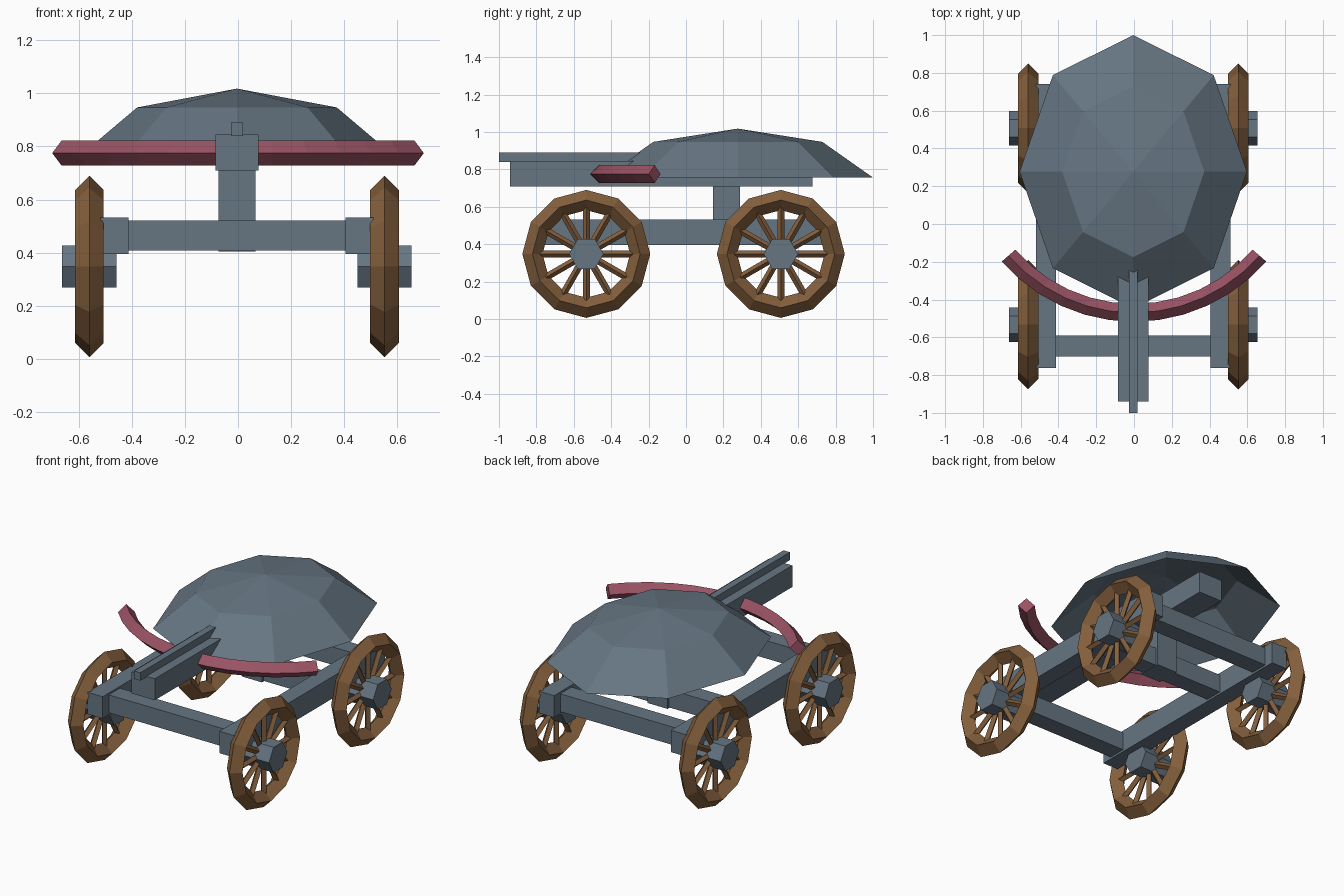
import bpy, bmesh, math
from mathutils import Vector, Matrix

if "Cube" in bpy.data.objects:
    bpy.data.objects.remove(bpy.data.objects["Cube"])

CX = -0.004  # small sideways offset of the cart body


def material(name, rgb):
    m = bpy.data.materials.new(name)
    m.diffuse_color = (*rgb, 1)
    m.use_nodes = True
    m.node_tree.nodes["Principled BSDF"].inputs["Base Color"].default_value = m.diffuse_color
    return m


SLATE = material("slate grey", (0.133, 0.18, 0.225))
WOOD = material("brown wood", (0.235, 0.117, 0.047))
RED = material("dull red", (0.32, 0.085, 0.125))


def finish(name, bm, mat, recalc=True):
    if recalc:
        bmesh.ops.recalc_face_normals(bm, faces=bm.faces)
    me = bpy.data.meshes.new(name)
    bm.to_mesh(me)
    bm.free()
    me.materials.append(mat)
    ob = bpy.data.objects.new(name, me)
    bpy.context.collection.objects.link(ob)
    return ob


def box(name, x, y, z):
    bm = bmesh.new()
    bmesh.ops.create_cube(bm, size=1)
    bmesh.ops.scale(bm, vec=(x[1] - x[0], y[1] - y[0], z[1] - z[0]), verts=bm.verts)
    bmesh.ops.translate(bm, vec=(CX + sum(x) / 2, sum(y) / 2, sum(z) / 2), verts=bm.verts)
    return finish(name, bm, SLATE)


def diamond_arc(name, centre, radius, r, u, v, angles, closed, mat):
    """Sweep a four-sided section along an arc in the plane of u and v."""
    bm = bmesh.new()
    axis = u.cross(v)
    rings = []
    for a in angles:
        d = u * math.cos(a) + v * math.sin(a)
        c = centre + d * radius
        rings.append([bm.verts.new(c + o * r) for o in (d, axis, -d, -axis)])
    n = len(rings)
    for i in range(n if closed else n - 1):
        p, q = rings[i], rings[(i + 1) % n]
        for k in range(4):
            bm.faces.new((p[k], p[(k + 1) % 4], q[(k + 1) % 4], q[k]))
    if not closed:
        bm.faces.new(rings[0])
        bm.faces.new(rings[-1])
    return finish(name, bm, mat)


def wheel(label, x, y):
    c = Vector((x, y, 0.348))
    # rim
    diamond_arc(label + "_rim", c, 0.288, 0.054, Vector((0, 1, 0)), Vector((0, 0, 1)),
                [math.tau * i / 12 for i in range(12)], True, WOOD)
    # spokes
    bm = bmesh.new()
    for i in range(12):
        m = (Matrix.Translation(c) @ Matrix.Rotation(math.tau * i / 12, 4, 'X')
             @ Matrix.Translation((0, 0, 0.155)))
        bmesh.ops.create_cone(bm, cap_ends=True, segments=4, radius1=0.019,
                              radius2=0.019, depth=0.19, matrix=m)
    finish(label + "_spokes", bm, WOOD)
    # six-sided hub with flat top
    bm = bmesh.new()
    ends = []
    for dx in (-0.102, 0.102):
        ends.append([bm.verts.new(c + Vector((dx, 0.092 * math.cos(math.tau * k / 6),
                                              0.092 * math.sin(math.tau * k / 6))))
                     for k in range(6)])
    for k in range(6):
        j = (k + 1) % 6
        bm.faces.new((ends[0][k], ends[0][j], ends[1][j], ends[1][k]))
    bm.faces.new(ends[0])
    bm.faces.new(ends[1])
    finish(label + "_hub", bm, SLATE)


# wheels
for side, s in (("left", -1), ("right", 1)):
    for end, y in (("front", -0.533), ("rear", 0.507)):
        wheel(f"{end}_{side}_wheel", CX + s * 0.556, y)

# chassis
for side, s in (("left", -1), ("right", 1)):
    box(side + "_side_beam", sorted((s * 0.408, s * 0.514)), (-0.763, 0.74), (0.395, 0.533))
for end, y in (("front", -0.645), ("middle", 0.217), ("rear", 0.622)):
    box(end + "_cross_beam", (-0.45, 0.45), (y - 0.056, y + 0.056), (0.408, 0.521))

# post, stock and guide bar
box("post", (-0.07, 0.07), (0.144, 0.289), (0.405, 0.72))
box("stock", (-0.081, 0.081), (-0.94, 0.677), (0.709, 0.845))
box("guide_bar", (-0.022, 0.022), (-1.0, 0.6), (0.84, 0.89))

# bow
half = math.radians(49)
diamond_arc("bow", Vector((0, 0.41, 0.775)), 0.88, 0.0475, Vector((0, -1, 0)), Vector((1, 0, 0)),
            [-half + 2 * half * i / 12 for i in range(13)], False, RED)

# open eight-sided domed shield
bm = bmesh.new()
apex = bm.verts.new((CX, 0.277, 1.018))
rings = []
for rx, ry, z in ((0.376, 0.452, 0.947), (0.602, 0.723, 0.756)):
    rings.append([bm.verts.new((CX + rx * math.cos(math.tau * k / 8),
                                0.277 + ry * math.sin(math.tau * k / 8), z)) for k in range(8)])
for k in range(8):
    j = (k + 1) % 8
    bm.faces.new((apex, rings[0][k], rings[0][j]))
    bm.faces.new((rings[0][k], rings[1][k], rings[1][j], rings[0][j]))
finish("shield_dome", bm, SLATE, recalc=False)
